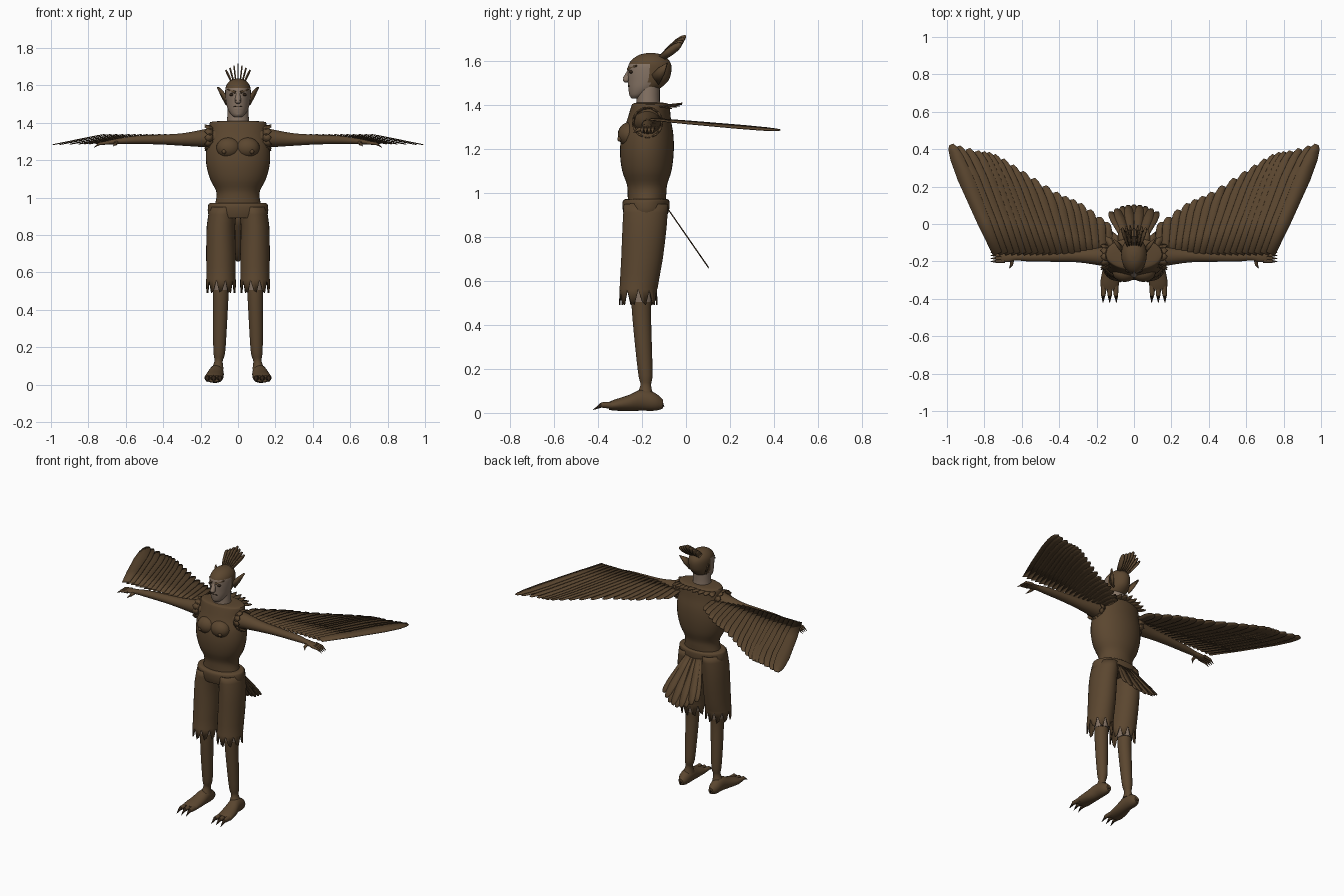
import bpy, bmesh, math
from mathutils import Vector

if "Cube" in bpy.data.objects:
    bpy.data.objects.remove(bpy.data.objects["Cube"])


def material(name, rgb):
    m = bpy.data.materials.new(name)
    m.use_nodes = True
    col = (*rgb, 1)
    m.diffuse_color = col
    m.node_tree.nodes["Principled BSDF"].inputs["Base Color"].default_value = col
    return m


BROWN = material("plumage brown", (0.105, 0.062, 0.029))
SKIN = material("greyish skin", (0.24, 0.175, 0.13))
DARK = material("dark brown", (0.03, 0.017, 0.009))


def finish(name, bm, mats, mirror=False, thick=0):
    """Turn a bmesh into a shaded object, optionally thickened and mirrored in x."""
    bmesh.ops.recalc_face_normals(bm, faces=bm.faces)
    me = bpy.data.meshes.new(name)
    bm.to_mesh(me)
    bm.free()
    ob = bpy.data.objects.new(name, me)
    bpy.context.collection.objects.link(ob)
    for m in mats:
        me.materials.append(m)
    if thick:
        s = ob.modifiers.new("thickness", "SOLIDIFY")
        s.thickness, s.offset = thick, 0
    if mirror:
        ob.modifiers.new("mirror", "MIRROR").use_mirror_merge = False
    bpy.ops.object.select_all(action="DESELECT")
    ob.select_set(True)
    bpy.context.view_layer.objects.active = ob
    bpy.ops.object.shade_smooth_by_angle(angle=math.radians(40))
    return ob


def curve_through(rows, steps):
    """Catmull-Rom interpolation of tuples."""
    rows = [Vector(r) for r in rows]
    out = []
    for i in range(len(rows) - 1):
        p0, p1, p2 = rows[max(i - 1, 0)], rows[i], rows[i + 1]
        p3 = rows[min(i + 2, len(rows) - 1)]
        for k in range(steps):
            t = k / steps
            out.append(p1 + (p2 - p0) * (t / 2) + (2 * p0 - 5 * p1 + 4 * p2 - p3) * (t * t / 2)
                       + (3 * p1 - p0 - 3 * p2 + p3) * (t ** 3 / 2))
    return out + [rows[-1]]


def loft(rings, axis="Z", n=24, steps=3, caps=True):
    """Elliptical rings (position, centre a, centre b, radius a, radius b) along an axis."""
    bm = bmesh.new()
    loops = []
    for p, a, b, ra, rb in curve_through(rings, steps):
        loop = []
        for i in range(n):
            ang = math.tau * i / n
            u, v = a + ra * math.cos(ang), b + rb * math.sin(ang)
            loop.append(bm.verts.new({"X": (p, u, v), "Y": (u, p, v), "Z": (u, v, p)}[axis]))
        loops.append(loop)
    for lo, hi in zip(loops, loops[1:]):
        for i in range(n):
            j = (i + 1) % n
            bm.faces.new((lo[i], lo[j], hi[j], hi[i]))
    if caps:
        bm.faces.new(loops[0])
        bm.faces.new(loops[-1])
    return bm, loops


def spike(bm, a, b, r, tip=0.0):
    a, b = Vector(a), Vector(b)
    d = b - a
    mat = d.to_track_quat("Z", "Y").to_matrix().to_4x4()
    mat.translation = (a + b) / 2
    bmesh.ops.create_cone(bm, cap_ends=True, segments=10, radius1=r, radius2=tip,
                          depth=d.length, matrix=mat)


def ball(bm, centre, size):
    new = bmesh.ops.create_uvsphere(bm, u_segments=20, v_segments=12, radius=1)["verts"]
    bmesh.ops.scale(bm, vec=size, verts=new)
    bmesh.ops.translate(bm, vec=centre, verts=new)


LEAF = ((0, .6), (.3, .85), (.7, 1), (.88, .85), (.96, .6), (1, .3))
POINTED = ((0, .6), (.35, 1), (.7, .75), (1, .05))


def blade(bm, root, tip, side, width, shape=LEAF):
    """Flat feather from root to tip, spread along the side vector."""
    root, tip, side = Vector(root), Vector(tip), Vector(side).normalized()
    pairs = []
    for t, w in shape:
        c = root.lerp(tip, t)
        pairs.append([bm.verts.new(c + side * (s * w * width / 2)) for s in (-1, 1)])
    for (a, b), (c, d) in zip(pairs, pairs[1:]):
        bm.faces.new((a, b, d, c))


# Torso and chest
bm, _ = loft([(.94, 0, -.18, .13, .085), (1.0, 0, -.177, .115, .088), (1.04, 0, -.177, .119, .092),
              (1.1, 0, -.178, .15, .112), (1.18, 0, -.178, .17, .122), (1.26, 0, -.175, .17, .118),
              (1.33, 0, -.168, .157, .1), (1.39, 0, -.162, .153, .088), (1.405, 0, -.162, .14, .08),
              (1.41, 0, -.165, .065, .06)], n=36)
finish("torso_vest", bm, [BROWN])
bm = bmesh.new()
ball(bm, (.05, -.258, 1.265), (.066, .052, .056))
ball(bm, (.075, -.3, 1.245), (.012, .012, .012))
finish("chest_pads", bm, [BROWN], mirror=True)

# Ragged trousers
bm, _ = loft([(.89, 0, -.184, .15, .095), (.92, 0, -.182, .161, .105), (.955, 0, -.182, .16, .107),
              (.97, 0, -.18, .15, .1), (.972, 0, -.18, .11, .08)], n=36)
finish("trouser_waist", bm, [BROWN])
bm, loops = loft([(.95, .078, -.182, .07, .098), (.85, .091, -.188, .073, .098), (.7, .091, -.2, .076, .092),
                  (.57, .091, -.215, .075, .084), (.49, .091, -.217, .077, .084)],
                 n=30, steps=2, caps=False)
for i, v in enumerate(loops[-1]):
    v.co.z += (.07, .015, 0)[i % 3]
for i, v in enumerate(loops[-2]):
    v.co.z += .04
finish("trouser_legs", bm, [BROWN], mirror=True, thick=.006)

# Legs and feet
bm, _ = loft([(.9, .075, -.185, .05, .07), (.7, .088, -.195, .055, .065), (.505, .092, -.2, .045, .048)])
finish("thighs", bm, [SKIN], mirror=True)
bm, _ = loft([(.515, .092, -.202, .043, .046), (.45, .093, -.202, .041, .043), (.3, .097, -.193, .037, .038),
              (.17, .1, -.184, .031, .032), (.125, .104, -.183, .022, .024), (.08, .11, -.187, .034, .04)])
finish("lower_legs", bm, [BROWN], mirror=True)
bm, _ = loft([(-.105, .112, .04, .016, .02), (-.14, .115, .05, .034, .04), (-.2, .116, .058, .04, .048),
              (-.26, .124, .045, .047, .036), (-.32, .13, .036, .05, .026), (-.35, .13, .032, .042, .018)], "Y")
for k in (-1, 0, 1):
    spike(bm, (.13 + k * .03, -.32, .034), (.13 + k * .034, -.385, .036), .018, .012)
finish("feet", bm, [BROWN], mirror=True)
bm = bmesh.new()
for k in (-1, 0, 1):
    spike(bm, (.13 + k * .034, -.38, .037), (.13 + k * .036, -.425, .012), .012)
spike(bm, (.113, -.115, .05), (.113, -.098, .025), .01)
finish("toe_claws", bm, [DARK], mirror=True)

# Arms and hands
bm, _ = loft([(.12, -.175, 1.32, .06, .058), (.18, -.172, 1.317, .05, .048), (.3, -.17, 1.31, .035, .033),
              (.42, -.172, 1.31, .03, .026), (.55, -.175, 1.308, .026, .022), (.63, -.176, 1.302, .019, .016),
              (.67, -.177, 1.297, .027, .014), (.71, -.175, 1.293, .028, .01)], "X")
for k in range(4):
    y = -.198 + k * .016
    spike(bm, (.69, y, 1.294), (.74, y - .002, 1.288), .01, .008)
spike(bm, (.65, -.185, 1.295), (.655, -.22, 1.286), .012, .008)
finish("arms", bm, [BROWN], mirror=True)
bm = bmesh.new()
for k in range(4):
    y = -.2 + k * .016
    spike(bm, (.738, y, 1.289), (.772, y, 1.266), .008)
spike(bm, (.655, -.217, 1.287), (.67, -.242, 1.272), .008)
finish("finger_claws", bm, [BROWN], mirror=True)

# Fringe round each armhole
bm = bmesh.new()
for k in range(12):
    a = math.tau * k / 12
    c, s = math.cos(a), math.sin(a)
    blade(bm, (.135, -.175 + .06 * c, 1.32 + .06 * s), (.178, -.175 + .068 * c, 1.32 + .068 * s),
          (0, -s, c), .045, POINTED)
finish("armhole_fringe", bm, [BROWN], mirror=True, thick=.006)

# Wings: overlapping feathers whose tips follow the trailing edge
tips = curve_through([(.15, .01, 0), (.29, .11, 0), (.42, .17, 0), (.6, .28, 0),
                      (.75, .37, 0), (.84, .39, 0), (.978, .425, 0)], 3)
bm = bmesh.new()
for i, p in enumerate(tips):
    t = i / (len(tips) - 1)
    root = Vector((.14 + .59 * t, -.16, 1.335))
    tip = Vector((p.x, p.y, 1.335 - .085 * (p.y + .17)))
    d = tip - root
    side = Vector((d.y, -d.x, 0)).normalized() + Vector((0, 0, -.16))
    blade(bm, root, tip, side, .062 + .022 * t)
finish("wing_feathers", bm, [BROWN], mirror=True, thick=.004)

# Tail fan
bm = bmesh.new()
for k in range(-4, 5):
    f = k / 4
    drop = 1 - .2 * f * f
    blade(bm, (.045 * f, -.085, .93 + .002 * (k % 2)),
          (.125 * f, -.085 + .188 * drop, .93 - .272 * drop + .003 * (k % 2)), (1, -.15 * f, .2 * f), .05)
finish("tail_fan", bm, [BROWN], thick=.004)

# Collar feathers behind the neck
bm = bmesh.new()
for k in range(-4, 5):
    f = k / 4
    blade(bm, (.1 * f, -.13, 1.395), (.15 * f, -.015 - .05 * f * f, 1.408 - .025 * abs(f)),
          (1, -.3 * f, 0), .05, POINTED)
finish("collar_feathers", bm, [BROWN], thick=.005)

# Neck and head, with the hair cap chosen by height and depth
bm, _ = loft([(1.38, 0, -.17, .062, .058), (1.42, 0, -.172, .058, .053), (1.5, 0, -.17, .055, .052)])
finish("neck", bm, [SKIN])
bm, _ = loft([(1.43, 0, -.228, .02, .02), (1.445, 0, -.215, .038, .042), (1.475, 0, -.19, .055, .072),
              (1.51, 0, -.172, .064, .092), (1.55, 0, -.166, .068, .099), (1.585, 0, -.164, .067, .096),
              (1.61, 0, -.162, .056, .078), (1.628, 0, -.16, .036, .05), (1.636, 0, -.16, .01, .014)],
             n=32, steps=4)
for f in bm.faces:
    c = f.calc_center_median()
    f.material_index = int(c.z > 1.582 or (c.y > -.165 and c.z > 1.46))
finish("head", bm, [SKIN, BROWN])
bm = bmesh.new()
spike(bm, (0, -.25, 1.56), (0, -.272, 1.515), .012, .017)
ball(bm, (0, -.272, 1.514), (.016, .015, .013))
ball(bm, (0, -.246, 1.475), (.028, .016, .014))
ball(bm, (0, -.238, 1.448), (.024, .02, .016))
finish("nose_and_chin", bm, [SKIN])
bm = bmesh.new()
ball(bm, (0, -.258, 1.486), (.026, .006, .003))
finish("mouth_line", bm, [DARK])
bm = bmesh.new()
ball(bm, (.032, -.249, 1.55), (.014, .01, .008))
finish("eyes", bm, [DARK], mirror=True)
bm = bmesh.new()
spike(bm, (.012, -.262, 1.562), (.055, -.225, 1.578), .008, .004)
finish("eyebrows", bm, [BROWN], mirror=True)

# Pointed ears
bm = bmesh.new()
blade(bm, (.06, -.14, 1.515), (.108, -.085, 1.59), (0, -.6, .8), .055, ((0, 1), (.5, .75), (1, .05)))
finish("ears", bm, [BROWN], mirror=True, thick=.01)

# Crest of upright feathers
bm = bmesh.new()
for k in range(-3, 4):
    f = k / 3
    blade(bm, (.03 * f, -.115, 1.61), (.065 * f, -.002 - .02 * abs(f), 1.715 - .035 * abs(f)),
          (.2 * f, -.7, .7), .038, ((0, .7), (.4, 1), (.75, .95), (.93, .6), (1, .15)))
finish("head_crest", bm, [BROWN], thick=.007)
